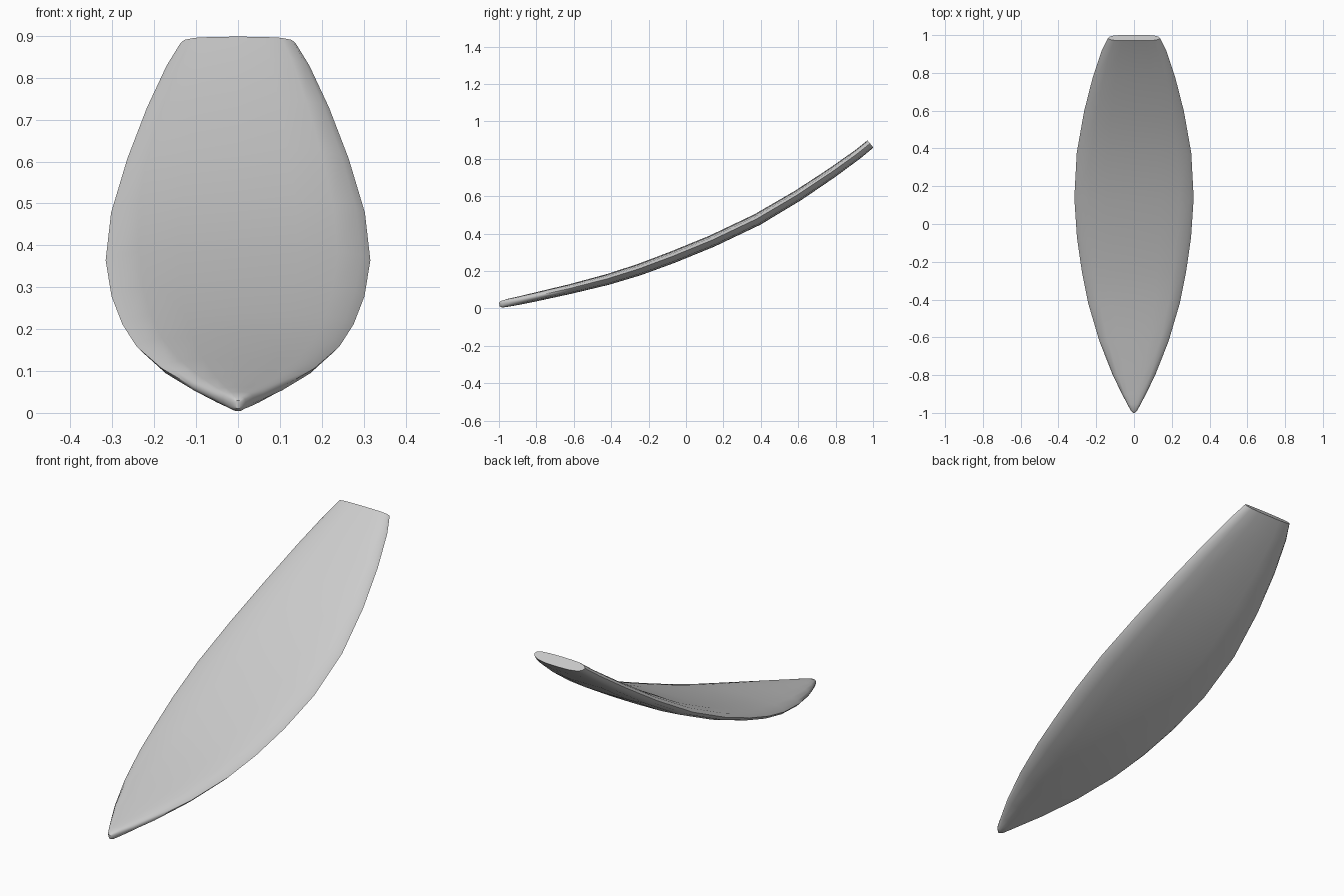
import bpy, bmesh
from mathutils import Vector

if "Cube" in bpy.data.objects:
    bpy.data.objects.remove(bpy.data.objects["Cube"])

# Stations along the blade: y, centre height z, half width, half thickness
stations = [
    (-0.998, 0.020, 0.006, 0.010), (-0.985, 0.022, 0.018, 0.018),
    (-0.95, 0.030, 0.037, 0.021), (-0.90, 0.040, 0.063, 0.022),
    (-0.80, 0.062, 0.112, 0.024), (-0.62, 0.103, 0.183, 0.026),
    (-0.42, 0.154, 0.242, 0.029), (-0.25, 0.207, 0.276, 0.031),
    (-0.07, 0.274, 0.302, 0.032), (0.14, 0.360, 0.316, 0.032),
    (0.38, 0.474, 0.303, 0.032), (0.60, 0.604, 0.264, 0.030),
    (0.78, 0.724, 0.218, 0.028), (0.92, 0.825, 0.171, 0.026),
    (0.986, 0.879, 0.138, 0.025),
]
# Right half of the lens-shaped cross-section, top centre to bottom centre
half = [(0, 1), (0.45, 0.96), (0.75, 0.85), (0.93, 0.60), (1, 0.15),
        (0.94, -0.35), (0.78, -0.72), (0.45, -0.95), (0, -1)]
section = half + [(-u, v) for u, v in half[-2:0:-1]]

# Loft the sections square to the curved centre line
bm = bmesh.new()
rings = []
for i, (y, z, w, t) in enumerate(stations):
    a, b = stations[max(i - 1, 0)], stations[min(i + 1, len(stations) - 1)]
    n = Vector((0, a[1] - b[1], b[0] - a[0])).normalized()
    rings.append([bm.verts.new(Vector((u * w, y, z)) + n * v * t)
                  for u, v in section])
count = len(section)
for r, s in zip(rings, rings[1:]):
    for k in range(count):
        j = (k + 1) % count
        bm.faces.new((r[k], r[j], s[j], s[k]))

# Tip and flat cut end
bm.faces.new(rings[0])
bm.faces.new(rings[-1])
bmesh.ops.recalc_face_normals(bm, faces=bm.faces[:])

mesh = bpy.data.meshes.new("blade")
bm.to_mesh(mesh)
bm.free()
blade = bpy.data.objects.new("blade", mesh)
bpy.context.collection.objects.link(blade)

# Smooth faces with a crisp cut end
bpy.context.view_layer.objects.active = blade
blade.select_set(True)
bpy.ops.object.shade_smooth_by_angle(angle=0.9)
